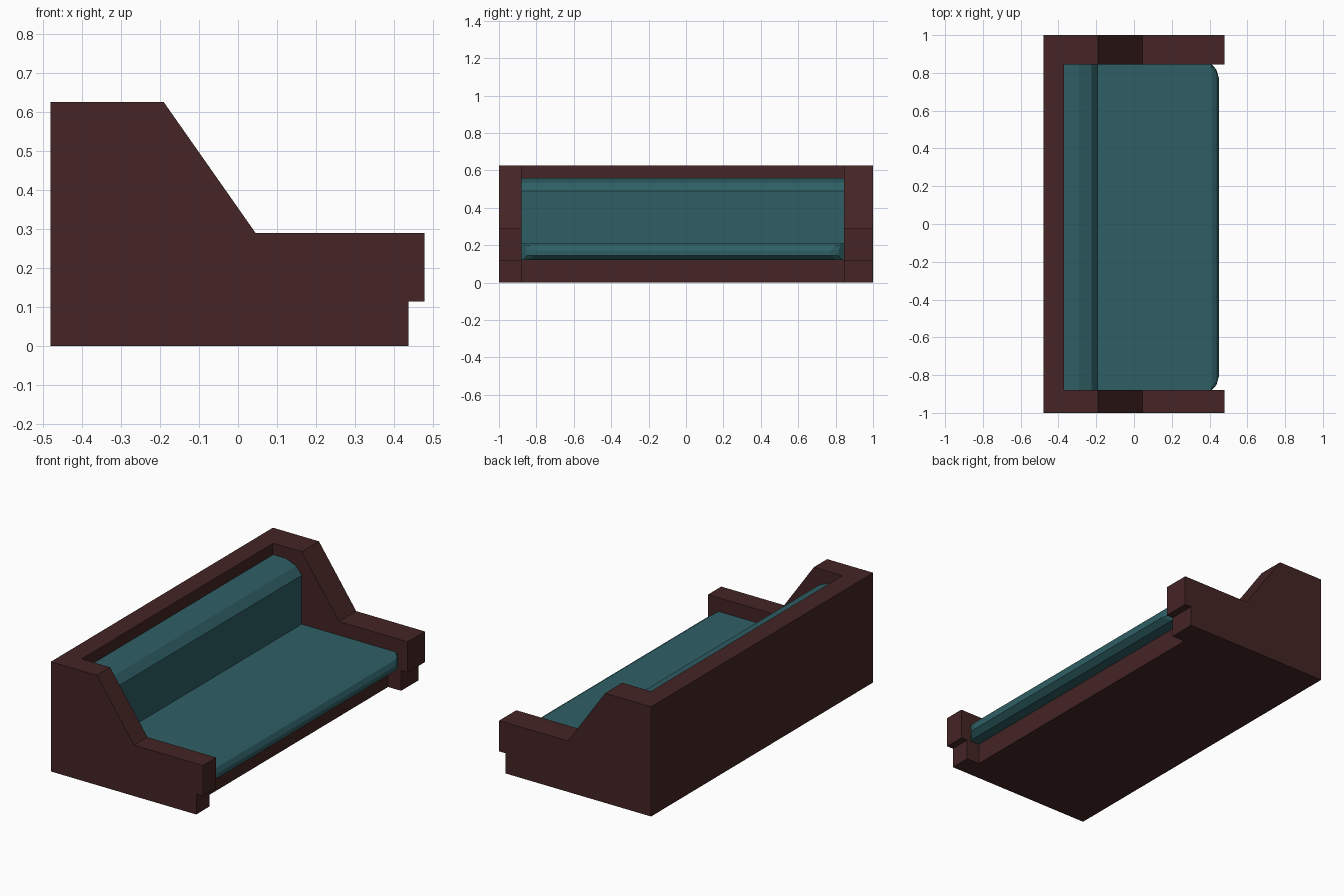
import bpy, bmesh

if "Cube" in bpy.data.objects:
    bpy.data.objects.remove(bpy.data.objects["Cube"])


def material(name, rgb):
    m = bpy.data.materials.new(name)
    m.diffuse_color = (*rgb, 1)
    m.use_nodes = True
    m.node_tree.nodes["Principled BSDF"].inputs["Base Color"].default_value = m.diffuse_color
    return m


BROWN = material("dark_brown_frame", (0.058, 0.018, 0.018))
TEAL = material("teal_upholstery", (0.028, 0.115, 0.130))
Y0, Y1 = -0.88, 0.845          # inner faces of the two arms


def finish(name, bm, mat):
    bmesh.ops.recalc_face_normals(bm, faces=bm.faces)
    me = bpy.data.meshes.new(name)
    bm.to_mesh(me)
    bm.free()
    me.materials.append(mat)
    ob = bpy.data.objects.new(name, me)
    bpy.context.collection.objects.link(ob)
    return ob


def loft(name, rings, mat):
    """Join equal-length rings of points and cap both ends."""
    bm = bmesh.new()
    vs = [[bm.verts.new(p) for p in r] for r in rings]
    n = len(vs[0])
    for a, b in zip(vs, vs[1:]):
        for i in range(n):
            j = (i + 1) % n
            bm.faces.new((a[i], a[j], b[j], b[i]))
    bm.faces.new(vs[0])
    bm.faces.new(vs[-1])
    return finish(name, bm, mat)


def extrude_y(name, profile, ya, yb, mat):
    return loft(name, [[(x, y, z) for x, z in profile] for y in (ya, yb)], mat)


# Arms with sloped top and stepped foot
arm = [(-0.48, 0), (0.437, 0), (0.437, 0.115), (0.478, 0.115), (0.478, 0.29),
       (0.045, 0.29), (-0.19, 0.625), (-0.48, 0.625)]
extrude_y("arm_near", arm, -1, Y0, BROWN)
extrude_y("arm_far", arm, Y1, 1, BROWN)

# Back panel and recessed base in one L-shaped profile
extrude_y("back_and_base", [(-0.48, 0), (0.355, 0), (0.355, 0.12), (-0.37, 0.12),
                            (-0.37, 0.625), (-0.48, 0.625)], Y0, Y1, BROWN)

# Seat cushion: stacked outlines whose nose is rounded at edges and corners
# each row: height, nose x, corner x, corner inset in y
rings = []
for z, nose, mid, inset in [(0.12, 0.415, 0.413, 0.03), (0.145, 0.45, 0.437, 0.075),
                            (0.17, 0.45, 0.437, 0.075), (0.197, 0.437, 0.428, 0.045),
                            (0.212, 0.412, 0.411, 0.02)]:
    rings.append([(-0.37, Y0, z), (0.41, Y0, z), (mid, Y0 + inset * 0.4, z),
                  (nose, Y0 + inset, z), (nose, Y1 - inset, z),
                  (mid, Y1 - inset * 0.4, z), (0.41, Y1, z), (-0.37, Y1, z)])
loft("seat_cushion", rings, TEAL)

# Back cushion with softened upper edge
extrude_y("back_cushion", [(-0.37, 0.2), (-0.19, 0.2), (-0.19, 0.49), (-0.226, 0.535),
                           (-0.29, 0.56), (-0.37, 0.56)], Y0, Y1, TEAL)
